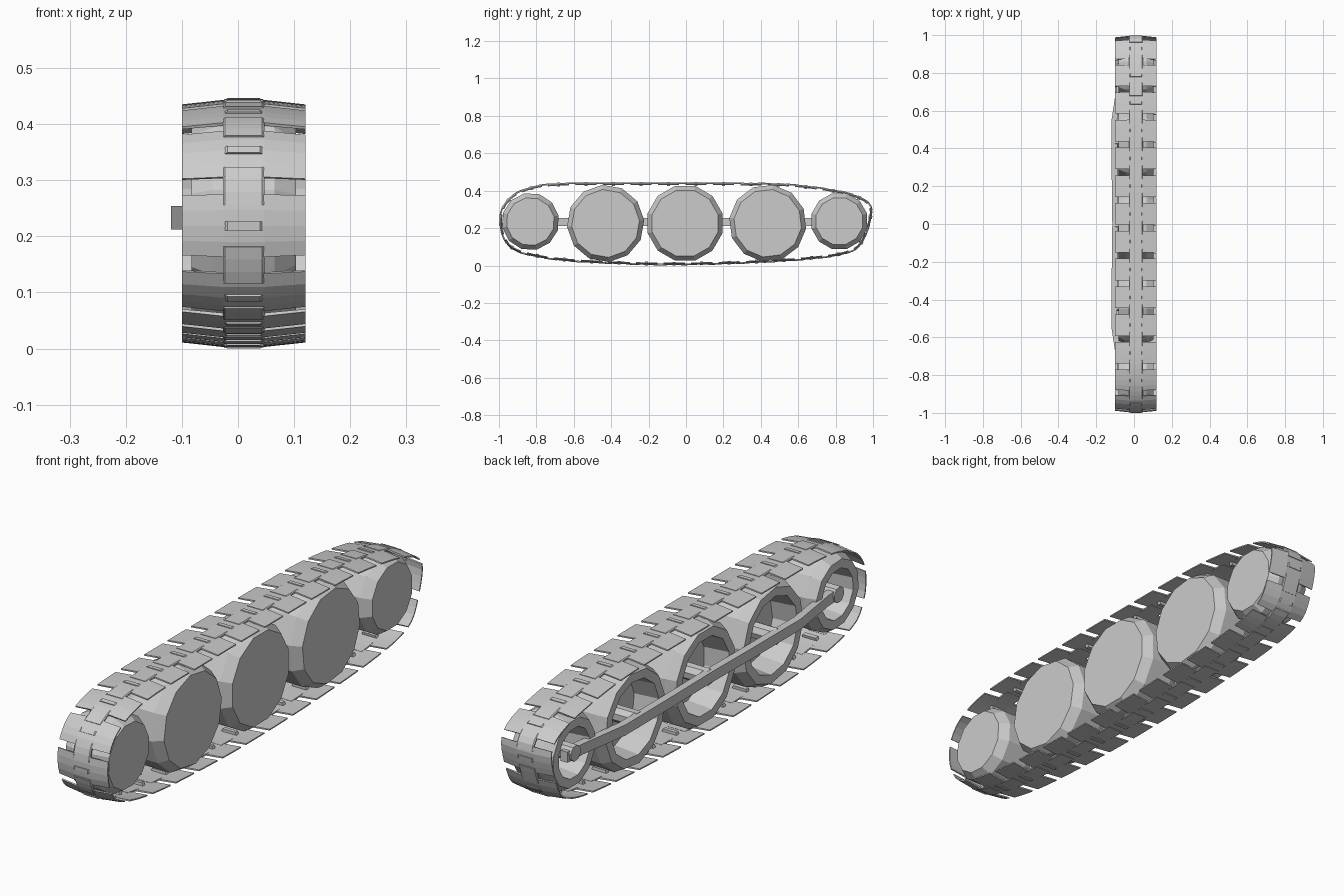
import bpy, bmesh, math
from mathutils import Vector

if "Cube" in bpy.data.objects:
    bpy.data.objects.remove(bpy.data.objects["Cube"])

CX = 0.01  # centre line of the belt


def make_object(name, bm):
    bmesh.ops.remove_doubles(bm, verts=bm.verts, dist=1e-5)
    bmesh.ops.recalc_face_normals(bm, faces=bm.faces)
    mesh = bpy.data.meshes.new(name)
    bm.to_mesh(mesh)
    bm.free()
    obj = bpy.data.objects.new(name, mesh)
    bpy.context.collection.objects.link(obj)
    return obj


def loft(bm, rings, cap=True):
    """Skin a list of closed rings of points."""
    rows = [[bm.verts.new(p) for p in ring] for ring in rings]
    n = len(rows[0])
    for a, b in zip(rows, rows[1:]):
        for i in range(n):
            j = (i + 1) % n
            bm.faces.new((a[i], a[j], b[j], b[i]))
    if cap:
        bm.faces.new(rows[0])
        bm.faces.new(rows[-1])


# Belt path (y, z): outer surface, starting on top and running to the front
loop = [(-0.02, 0.445), (-0.35, 0.445), (-0.66, 0.443), (-0.82, 0.425),
        (-0.93, 0.378), (-0.985, 0.31), (-0.999, 0.235), (-0.985, 0.16),
        (-0.935, 0.088), (-0.82, 0.048), (-0.64, 0.022), (-0.40, 0.008),
        (-0.15, 0.001), (0.15, 0.004), (0.45, 0.016), (0.68, 0.033),
        (0.84, 0.057), (0.93, 0.10), (0.975, 0.19), (0.998, 0.28),
        (0.985, 0.33), (0.93, 0.37), (0.80, 0.406), (0.56, 0.437),
        (0.30, 0.444)]
pts = [Vector(p) for p in loop]
dense = []
for i in range(len(pts)):
    p0, p1, p2, p3 = (pts[(i + k) % len(pts)] for k in (-1, 0, 1, 2))
    for s in range(16):
        t = s / 16
        dense.append(0.5 * (2 * p1 + (p2 - p0) * t + (2 * p0 - 5 * p1 + 4 * p2 - p3) * t * t
                            + (3 * p1 - p0 - 3 * p2 + p3) * t ** 3))
dense.append(dense[0].copy())
dist = [0.0]
for a, b in zip(dense, dense[1:]):
    dist.append(dist[-1] + (b - a).length)
TOTAL = dist[-1]


def at(s):
    s %= TOTAL
    for i in range(len(dist) - 1):
        if dist[i + 1] >= s:
            f = (s - dist[i]) / (dist[i + 1] - dist[i])
            return dense[i].lerp(dense[i + 1], f)


def belt_ring(s, profile):
    p = at(s)
    d = (at(s + 0.012) - at(s - 0.012)).normalized()
    n = Vector((d.y, -d.x))  # outward
    return [(CX + x, p.x + n.x * h, p.y + n.y * h) for x, h in profile]


def belt_piece(bm, s0, s1, profile, steps):
    loft(bm, [belt_ring(s0 + (s1 - s0) * k / steps, profile) for k in range(steps + 1)])


# Belt links: wide bent plate, centre joint over each gap, cross rib
plate = [(-0.11, -0.010), (-0.037, -0.002), (0.037, -0.002), (0.11, -0.010),
         (0.11, -0.015), (0.037, -0.008), (-0.037, -0.008), (-0.11, -0.015)]
joint = [(-0.037, -0.003), (-0.033, 0), (0.033, 0), (0.037, -0.003),
         (0.037, -0.009), (-0.037, -0.009)]
rib = [(-0.034, -0.003), (-0.029, 0.001), (0.029, 0.001), (0.034, -0.003),
       (0.028, -0.019), (-0.028, -0.019)]
count = round(TOTAL / 0.1467)
step = TOTAL / count
bm_plate, bm_joint, bm_rib = bmesh.new(), bmesh.new(), bmesh.new()
for i in range(count):
    s = i * step
    belt_piece(bm_joint, s - 0.036, s + 0.036, joint, 3)
    belt_piece(bm_plate, s + 0.0165, s + step - 0.0165, plate, 4)
    belt_piece(bm_rib, s + step / 2 - 0.008, s + step / 2 + 0.008, rib, 1)
make_object("track_plates", bm_plate)
make_object("track_joints", bm_joint)
make_object("track_ribs", bm_rib)


# Wheels: chamfered drums, closed outside and hollow inside
def wheel(name, y, z, r, turn, axle_end):
    def lathe(part, profile, sides):
        bm = bmesh.new()
        rings = []
        for rad, x in profile:
            rings.append([(x, y + rad * math.cos(math.radians(turn) + math.tau * k / sides),
                           z + rad * math.sin(math.radians(turn) + math.tau * k / sides))
                          for k in range(sides)])
        loft(bm, rings)
        make_object(part, bm)

    lathe(name, [(r - 0.025, 0.103), (r, 0.065), (r, -0.045), (r - 0.02, -0.083),
                 (r - 0.055, -0.083), (r - 0.065, 0.02)], 12)
    lathe(name + "_axle", [(0.032, 0.03), (0.032, axle_end)], 8)


wheel("front_end_wheel", -0.832, 0.235, 0.154, 12, -0.09)
wheel("front_road_wheel", -0.43, 0.225, 0.207, 5, -0.1)
wheel("middle_road_wheel", -0.005, 0.226, 0.207, 15, -0.1)
wheel("rear_road_wheel", 0.437, 0.226, 0.207, 22, -0.1)
wheel("rear_end_wheel", 0.82, 0.237, 0.154, 15, -0.09)

# Side beam bowing outward past the axles
half = [(0.86, -0.082), (0.77, -0.086), (0.67, -0.101), (0.55, -0.119), (0.25, -0.118)]
beam = [(-y, x) for y, x in half] + [(0, -0.115)] + half[::-1]
bm = bmesh.new()
loft(bm, [[(x, y, 0.212), (x, y, 0.254), (x + 0.03, y, 0.254), (x + 0.03, y, 0.212)]
          for y, x in beam])
make_object("side_beam", bm)
